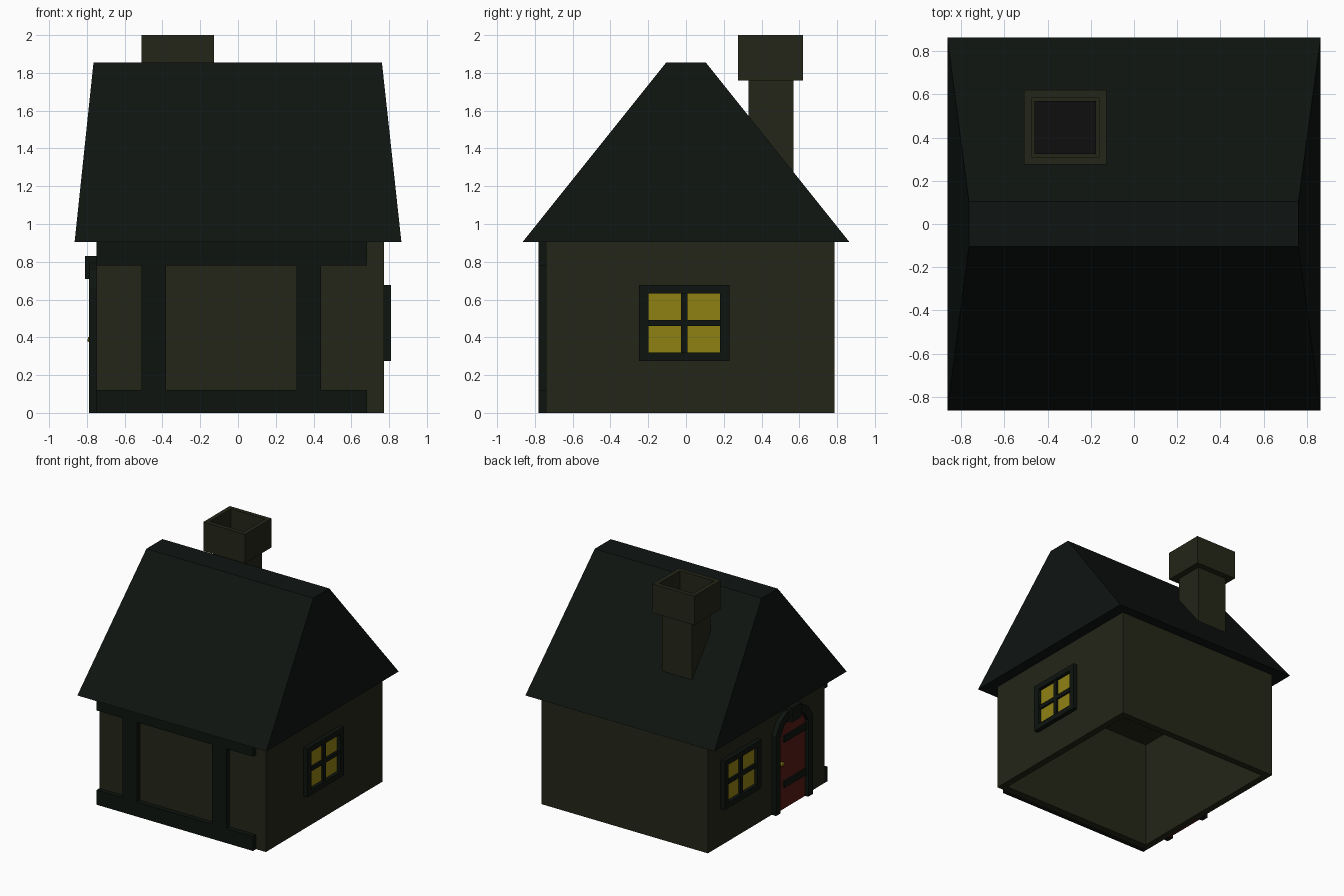
import bpy, bmesh
from mathutils import Vector

if "Cube" in bpy.data.objects:
    bpy.data.objects.remove(bpy.data.objects["Cube"])


def material(name, rgb):
    m = bpy.data.materials.new(name)
    m.diffuse_color = (*rgb, 1)
    m.use_nodes = True
    m.node_tree.nodes["Principled BSDF"].inputs["Base Color"].default_value = m.diffuse_color
    return m


PLASTER = material("plaster", (0.018, 0.019, 0.009))
TIMBER = material("timber", (0.004, 0.007, 0.0045))
ROOF = material("roof_tiles", (0.0045, 0.007, 0.0055))
GLASS = material("lit_glass", (0.28, 0.22, 0.007))
DOOR = material("door_red", (0.09, 0.011, 0.008))
SOOT = material("soot", (0.005, 0.0045, 0.005))


def finish(name, bm, mat):
    bmesh.ops.recalc_face_normals(bm, faces=bm.faces)
    me = bpy.data.meshes.new(name)
    bm.to_mesh(me)
    bm.free()
    ob = bpy.data.objects.new(name, me)
    bpy.context.collection.objects.link(ob)
    me.materials.append(mat)
    return ob


def box_bm(lo, hi):
    bm = bmesh.new()
    bmesh.ops.create_cube(bm, size=1)
    for v in bm.verts:
        v.co = Vector([lo[i] if v.co[i] < 0 else hi[i] for i in range(3)])
    return bm


def box(name, lo, hi, mat):
    return finish(name, box_bm(lo, hi), mat)


def hollow_box(name, lo, hi, mat, up, rim, depth):
    # box with a pocket sunk into its top (up=1) or bottom (up=-1)
    bm = box_bm(lo, hi)
    bm.normal_update()
    face = max(bm.faces, key=lambda f: f.calc_center_median().z * up)
    bmesh.ops.inset_region(bm, faces=[face], thickness=rim)
    ext = bmesh.ops.extrude_discrete_faces(bm, faces=[face])
    for v in ext["faces"][0].verts:
        v.co.z -= up * depth
    return finish(name, bm, mat)


def prism(name, profile, x0, x1, mat):
    # (y, z) outline extruded along x
    bm = bmesh.new()
    face = bm.faces.new([bm.verts.new((x0, y, z)) for y, z in profile])
    ext = bmesh.ops.extrude_face_region(bm, geom=[face])
    for g in ext["geom"]:
        if isinstance(g, bmesh.types.BMVert):
            g.co.x = x1
    return finish(name, bm, mat)


# Walls: open underneath
hollow_box("walls", (-0.75, -0.74, 0), (0.773, 0.785, 0.906), PLASTER, -1, 0.08, 0.9)

# Roof: steep block tapering to a narrow flat ridge
bm = box_bm((-0.865, -0.865, 0.905), (0.865, 0.865, 1.855))
for v in bm.verts:
    if v.co.z > 1:
        v.co.x = 0.762 if v.co.x > 0 else -0.765
        v.co.y = 0.105 if v.co.y > 0 else -0.105
finish("roof", bm, ROOF)

# Chimney
box("chimney_shaft", (-0.455, 0.33, 1.15), (-0.18, 0.57, 1.765), PLASTER)
hollow_box("chimney_cap", (-0.51, 0.275, 1.76), (-0.127, 0.62, 2.0), PLASTER, 1, 0.05, 0.22)
box("chimney_soot", (-0.46, 0.325, 1.775), (-0.177, 0.57, 1.79), SOOT)

# Front timber frame
for name, z0, z1 in (("bottom_beam", 0, 0.12), ("top_beam", 0.78, 0.906)):
    box(name, (-0.75, -0.78, z0), (0.683, -0.735, z1), TIMBER)
for name, x in (("left_post", -0.51), ("right_post", 0.31)):
    box(name, (x, -0.78, 0.11), (x + 0.13, -0.735, 0.79), TIMBER)


def window(name, wall, s, yc, zc):
    # framed window on a side wall; s is the outward x direction
    def part(label, y0, y1, z0, z1, out, mat):
        a, b = sorted((wall - s * 0.005, wall + s * out))
        box(f"{name}_{label}", (a, yc + y0, zc + z0), (b, yc + y1, zc + z1), mat)
    w, h, t = 0.239, 0.201, 0.05
    part("glass", -w + 0.01, w - 0.01, -h + 0.01, h - 0.01, 0.008, GLASS)
    for side, e in (("a", -1), ("b", 1)):
        y0, y1 = sorted((e * w, e * (w - t)))
        part("jamb_" + side, y0, y1, -h, h, 0.037, TIMBER)
        z0, z1 = sorted((e * h, e * (h - 0.045)))
        part("rail_" + side, -w + t, w - t, z0, z1, 0.037, TIMBER)
    part("upright_bar", -0.018, 0.018, -h + 0.04, h - 0.04, 0.024, TIMBER)
    part("cross_bar", -w + t, w - t, -0.017, 0.017, 0.024, TIMBER)


window("right_window", 0.773, 1, -0.009, 0.476)
window("left_window", -0.75, -1, 0.378, 0.505)

# Door in the left wall with a chamfered arch surround
YC = -0.29


def arch(half, shoulder, top, cut):
    right = [(half, 0), (half, shoulder), (half - cut * 0.4, (shoulder + top) / 2 + 0.02), (half - cut, top)]
    return [(YC + y, z) for y, z in right], [(YC - y, z) for y, z in reversed(right)]


outer = arch(0.24, 0.66, 0.80, 0.14)
inner = arch(0.18, 0.63, 0.74, 0.11)
outline = outer[0] + outer[1] + inner[1][::-1] + inner[0][::-1]
prism("door_frame", outline, -0.745, -0.79, TIMBER)
prism("door", inner[0] + inner[1], -0.745, -0.762, DOOR)
box("keystone", (-0.81, YC - 0.06, 0.71), (-0.745, YC + 0.06, 0.83), TIMBER)
for i, z in enumerate((0.205, 0.58)):
    box(f"hinge_{i + 1}", (-0.775, -0.475, z - 0.027), (-0.75, -0.18, z + 0.027), TIMBER)
bm = bmesh.new()
bmesh.ops.create_icosphere(bm, subdivisions=1, radius=0.022)
bmesh.ops.translate(bm, verts=bm.verts, vec=(-0.778, -0.145, 0.39))
finish("door_knob", bm, GLASS)
